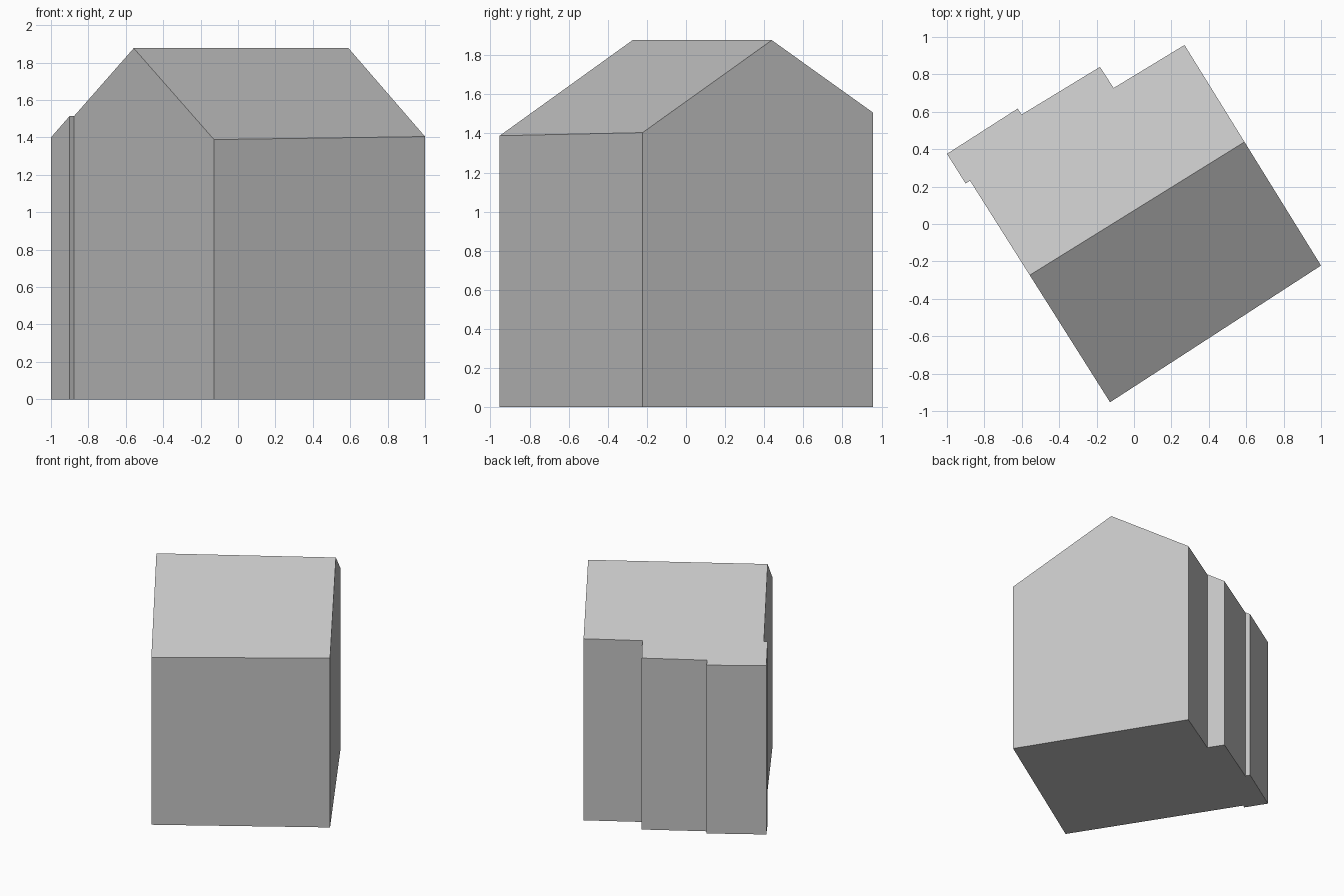
import bpy
import bmesh
from mathutils import Vector

cube = bpy.data.objects.get("Cube")
if cube:
    bpy.data.objects.remove(cube, do_unlink=True)

# One plain colour for walls and roof
grey = bpy.data.materials.new("plain_grey")
grey.use_nodes = True
colour = (0.55, 0.55, 0.55, 1)
grey.diffuse_color = colour
grey.node_tree.nodes["Principled BSDF"].inputs["Base Color"].default_value = colour

# Stepped ground plan, counter-clockwise from the front corner
PLAN = [(-0.128, -0.953), (1, -0.222), (0.27, 0.957), (-0.109, 0.727),
        (-0.182, 0.84), (-0.601, 0.585), (-0.622, 0.617), (-1, 0.375),
        (-0.9, 0.216), (-0.877, 0.232)]
RIDGE_START = Vector((-0.555, -0.272, 1.877))
RIDGE_END = Vector((0.588, 0.437, 1.877))
PITCH = 0.608

# Walls: extrude the plan well above the ridge
bm = bmesh.new()
base = bm.faces.new([bm.verts.new((x, y, 0)) for x, y in PLAN])
top = bmesh.ops.extrude_face_region(bm, geom=[base], use_keep_orig=True)
bmesh.ops.translate(bm, vec=(0, 0, 3),
                    verts=[v for v in top["geom"] if isinstance(v, bmesh.types.BMVert)])

# Gable roof: slice both slopes down from the ridge and close each cut
along = (RIDGE_END - RIDGE_START).normalized()
across = Vector((-along.y, along.x, 0))
for side in (1, -1):
    normal = (across * side * PITCH + Vector((0, 0, 1))).normalized()
    cut = bmesh.ops.bisect_plane(bm, geom=bm.verts[:] + bm.edges[:] + bm.faces[:],
                                 plane_co=RIDGE_START, plane_no=normal,
                                 dist=0.0001, clear_outer=True)
    rim = [e for e in cut["geom_cut"] if isinstance(e, bmesh.types.BMEdge)]
    bmesh.ops.holes_fill(bm, edges=[e for e in rim if e.is_boundary], sides=0)
bmesh.ops.remove_doubles(bm, verts=bm.verts[:], dist=0.0005)
bmesh.ops.recalc_face_normals(bm, faces=bm.faces[:])

mesh = bpy.data.meshes.new("house_body")
bm.to_mesh(mesh)
bm.free()
mesh.materials.append(grey)
house = bpy.data.objects.new("house_body", mesh)
bpy.context.collection.objects.link(house)
